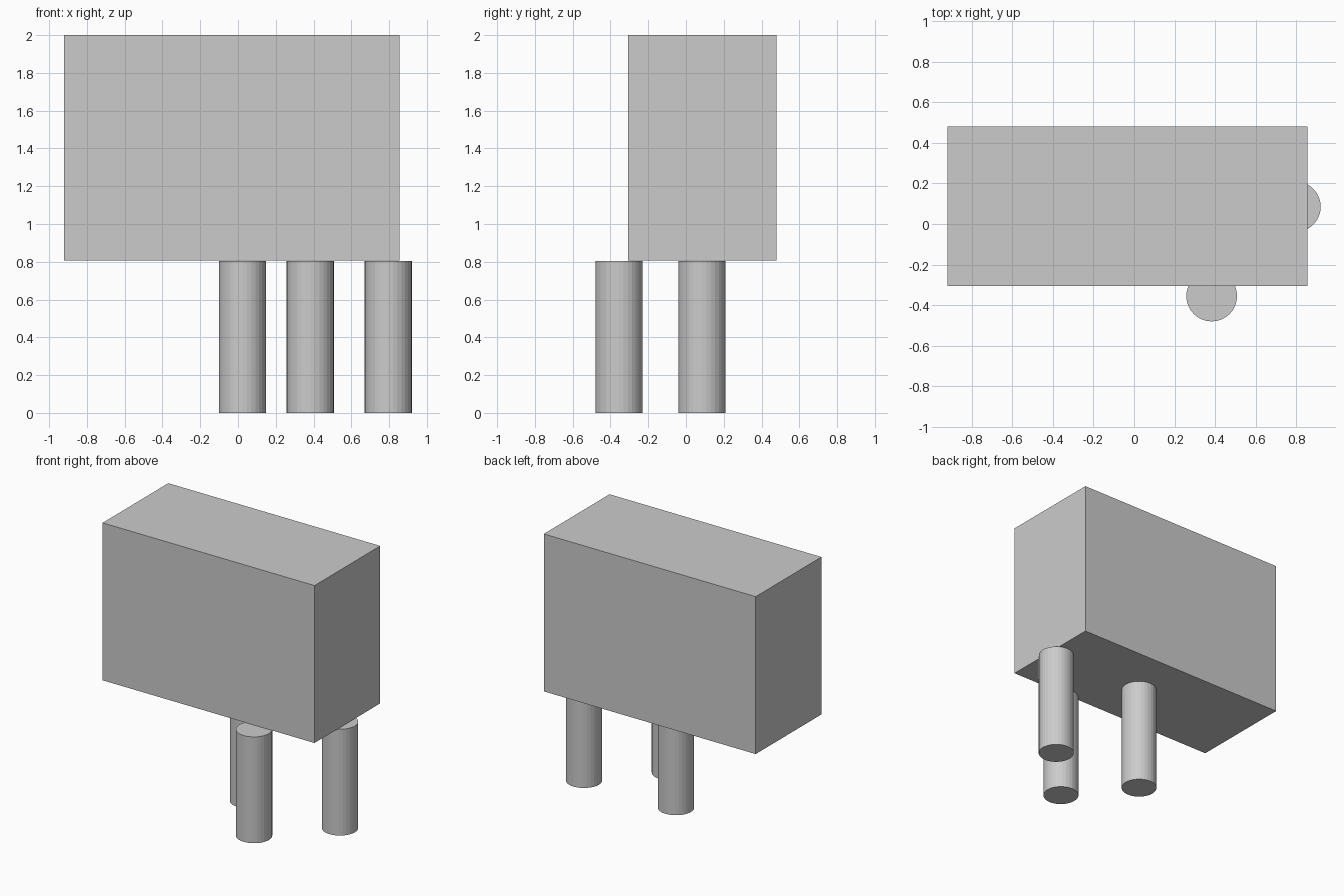
import bpy

cube = bpy.data.objects.get("Cube")
if cube:
    bpy.data.objects.remove(cube, do_unlink=True)

# Single plain grey
grey = bpy.data.materials.new("plain_grey")
grey.use_nodes = True
colour = (0.6, 0.6, 0.6, 1)
grey.diffuse_color = colour
grey.node_tree.nodes["Principled BSDF"].inputs["Base Color"].default_value = colour


def finish(name):
    obj = bpy.context.object
    obj.name = name
    obj.data.materials.append(grey)
    return obj


# Box body
LOW, HIGH = (-0.92, -0.306, 0.808), (0.855, 0.48, 2.0)
bpy.ops.mesh.primitive_cube_add(
    size=1, location=[(a + b) / 2 for a, b in zip(LOW, HIGH)])
body = finish("body")
body.scale = [b - a for a, b in zip(LOW, HIGH)]
bpy.ops.object.transform_apply(location=False, rotation=False, scale=True)

# Three round legs, one standing partly out in front and one out at the side
LEG_RADIUS, LEG_HEIGHT = 0.125, 0.805
legs = {
    "inner_leg": (0.024, 0.085),
    "front_leg": (0.383, -0.355),
    "left_leg": (0.795, 0.085),
}
for name, (x, y) in legs.items():
    bpy.ops.mesh.primitive_cylinder_add(
        vertices=32, radius=LEG_RADIUS, depth=LEG_HEIGHT,
        location=(x, y, LEG_HEIGHT / 2))
    finish(name)
